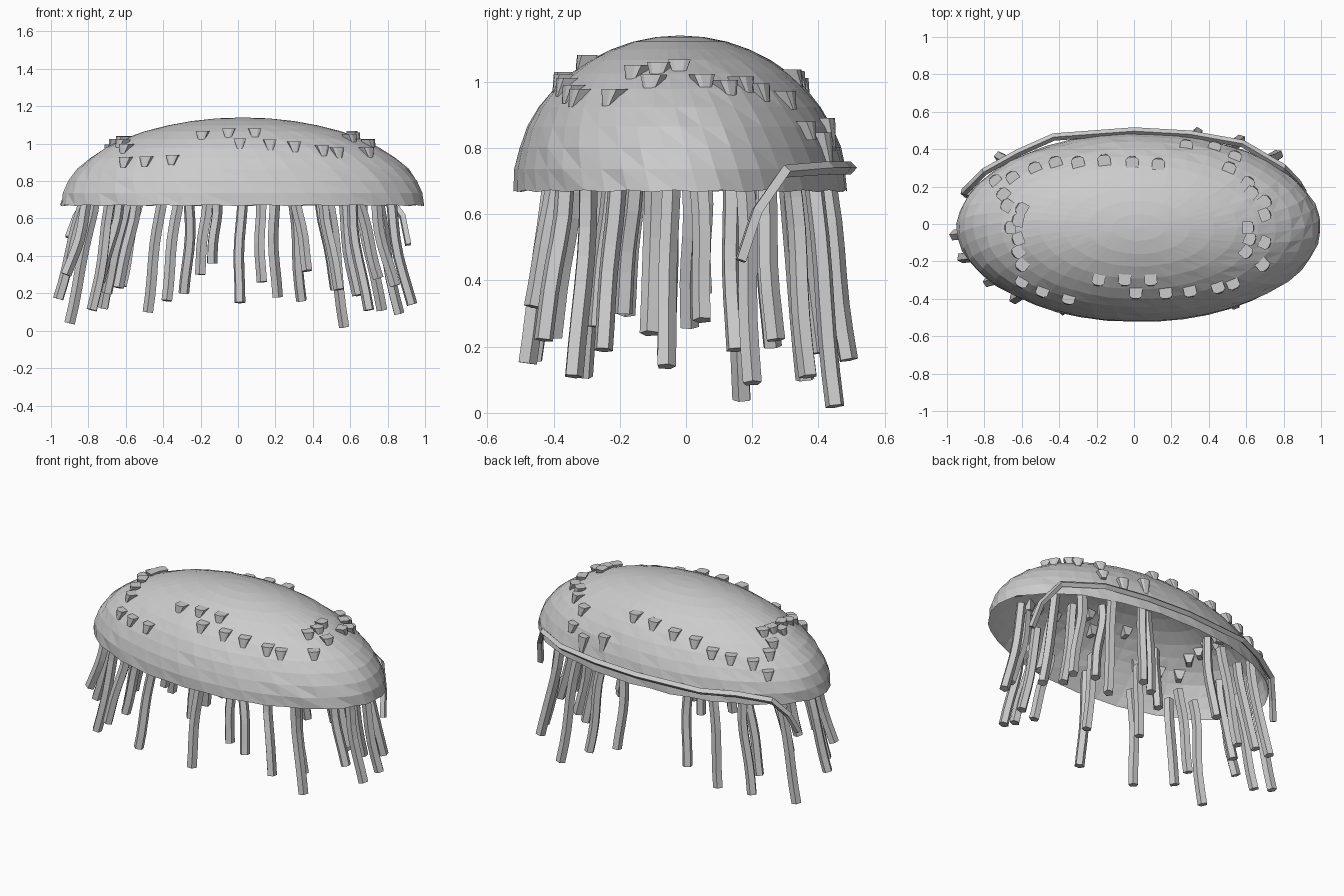
import bpy, bmesh, math, random
from mathutils import Vector

if "Cube" in bpy.data.objects:
    bpy.data.objects.remove(bpy.data.objects["Cube"])

random.seed(4)
CX, CY, A, B, Z0, H = 0.025, -0.018, 0.972, 0.505, 0.67, 0.47

grey = bpy.data.materials.new("plain grey")
grey.diffuse_color = (0.6, 0.6, 0.6, 1)
grey.use_nodes = True
grey.node_tree.nodes["Principled BSDF"].inputs["Base Color"].default_value = grey.diffuse_color


def finish(bm, name):
    bmesh.ops.recalc_face_normals(bm, faces=bm.faces[:])
    me = bpy.data.meshes.new(name)
    bm.to_mesh(me)
    bm.free()
    me.materials.append(grey)
    ob = bpy.data.objects.new(name, me)
    bpy.context.collection.objects.link(ob)
    return ob


def tube(bm, pts, radius, sides, turn=0.0):
    """Sweep a regular polygon along a path and cap both ends."""
    pts = [Vector(p) for p in pts]
    rings = []
    u = None
    for i, p in enumerate(pts):
        t = (pts[min(i + 1, len(pts) - 1)] - pts[max(i - 1, 0)]).normalized()
        if u is None:
            u = Vector((0, 0, 1)) if abs(t.z) < 0.7 else Vector((1, 0, 0))
        u = (u - t * u.dot(t)).normalized()
        v = t.cross(u)
        rings.append([bm.verts.new(p + radius * (
            u * math.cos(turn + k * math.tau / sides) +
            v * math.sin(turn + k * math.tau / sides))) for k in range(sides)])
    for a, b in zip(rings, rings[1:]):
        for k in range(sides):
            n = (k + 1) % sides
            bm.faces.new((a[k], a[n], b[n], b[k]))
    bm.faces.new(rings[0])
    bm.faces.new(rings[-1][::-1])


def dome_z(x, y):
    q = ((x - CX) / A) ** 2 + ((y - CY) / B) ** 2
    return Z0 + H * math.sqrt(max(0.0, 1 - q))


# Hollow oval dome with a lightly scalloped rim
SEG, RINGS = 44, 11
bm = bmesh.new()
top = bm.verts.new((CX, CY, Z0 + H))
prev = None
for j in range(1, RINGS + 1):
    f = j / RINGS * math.pi / 2
    ring = []
    for k in range(SEG):
        a = math.tau * (k + 0.25 * j) / SEG
        r = math.sin(f) * (1 + random.uniform(-0.006, 0.006))
        z = Z0 + H * math.cos(f)
        if j == RINGS:
            z += 0.006 * (k % 2) - 0.003
        ring.append(bm.verts.new((CX + A * r * math.cos(a), CY + B * r * math.sin(a), z)))
    for k in range(SEG):
        n = (k + 1) % SEG
        if prev is None:
            bm.faces.new((top, ring[k], ring[n]))
        else:
            bm.faces.new((prev[k], ring[k], ring[n]))
            bm.faces.new((prev[k], ring[n], prev[n]))
    prev = ring
finish(bm, "dome")

# Hanging tentacles, listed by tip position
TIPS = [(-.96, -.06, .17), (-.92, -.18, .30), (-.90, .17, .04), (-.78, -.31, .11),
        (-.64, -.40, .23), (-.38, -.46, .16), (-.48, .36, .10), (-.72, .36, .12),
        (-.70, .26, .20), (-.29, .40, .20), (-.20, -.19, .30), (-.14, .05, .36),
        (.01, -.48, .15), (.13, -.27, .26), (.21, .40, .18), (.34, .49, .16),
        (.37, -.46, .32), (.57, .45, .02), (.54, -.43, .22), (.64, -.25, .19),
        (.70, -.34, .11), (.77, .37, .11), (.86, .20, .09), (.93, -.06, .14),
        (.84, -.11, .24), (.75, .05, .28), (.66, .15, .19), (-.74, .01, .26),
        (-.62, -.25, .24), (.52, .27, .22)]
bm = bmesh.new()
for i, (x, y, z) in enumerate(TIPS):
    ph = random.uniform(0, math.tau)
    path = []
    for k in range(8):
        s = k / 7
        spread = 0.86 + 0.14 * s ** 1.3
        w = 0.016 * math.sin(s * 5.5 + ph) * (1 - s)
        path.append((x * spread + w, y * spread + w * 0.8 * math.cos(ph), 0.74 + (z - 0.74) * s))
    tube(bm, path, 0.03, 5, ph)
finish(bm, "tentacles")

# Wedge-shaped studs: wide flat top, narrowing down onto the dome
STUDS = [(-.42, .33), (-.30, .33), (-.16, .34), (-.01, .33), (.13, .32), (.54, .36),
         (.51, .30), (.61, .22), (.63, .17), (.70, .12), (.70, .05), (.61, -.02),
         (.62, -.08), (.60, -.15), (.70, -.10), (.69, -.22), (.53, -.32), (.45, -.34),
         (.30, -.36), (.17, -.37), (.01, -.37), (.09, -.30), (-.05, -.30), (-.19, -.30),
         (-.35, -.40), (-.49, -.36), (-.60, -.31), (-.60, -.22), (-.62, -.15), (-.62, -.08),
         (-.66, -.02), (-.62, .02), (-.60, .08), (-.68, .10), (-.70, .16), (-.74, .23),
         (-.65, .25), (-.53, .30), (.28, .42), (.43, .41)]
bm = bmesh.new()
for i, (x, y) in enumerate(STUDS):
    long = 0.10 if i >= 38 else 0.055
    out = Vector(((x - CX) / A ** 2, (y - CY) / B ** 2, 0)).normalized()
    side = Vector((-out.y, out.x, 0))
    p = Vector((x, y, dome_z(x, y)))
    hi = p + Vector((0, 0, 0.022))
    q = p + out * 0.03
    lo = Vector((q.x, q.y, hi.z - long))
    rings = []
    for c, w, d0, d1 in ((hi, 0.034, -0.03, 0.028), (lo, 0.014, -0.05, 0.003)):
        rings.append([bm.verts.new(c + side * a * w + out * b)
                      for a, b in ((-1, d0), (1, d0), (1, d1 * 0.6), (0.5, d1), (-0.5, d1), (-1, d1 * 0.6))])
    for k in range(6):
        n = (k + 1) % 6
        bm.faces.new((rings[0][k], rings[0][n], rings[1][n], rings[1][k]))
    bm.faces.new(rings[0])
    bm.faces.new(rings[1])
finish(bm, "studs")

# Strap around the back edge with both ends hanging down
STRAP = [(-.91, .17, .50), (-.87, .21, .61), (-.80, .28, .71), (-.62, .38, .74), (-.43, .465, .74),
         (0, .497, .74), (.30, .48, .74), (.58, .43, .74), (.80, .30, .73),
         (.88, .215, .61), (.91, .165, .46)]
bm = bmesh.new()
tube(bm, STRAP, 0.02, 4, math.pi / 4)
finish(bm, "back_strap")
